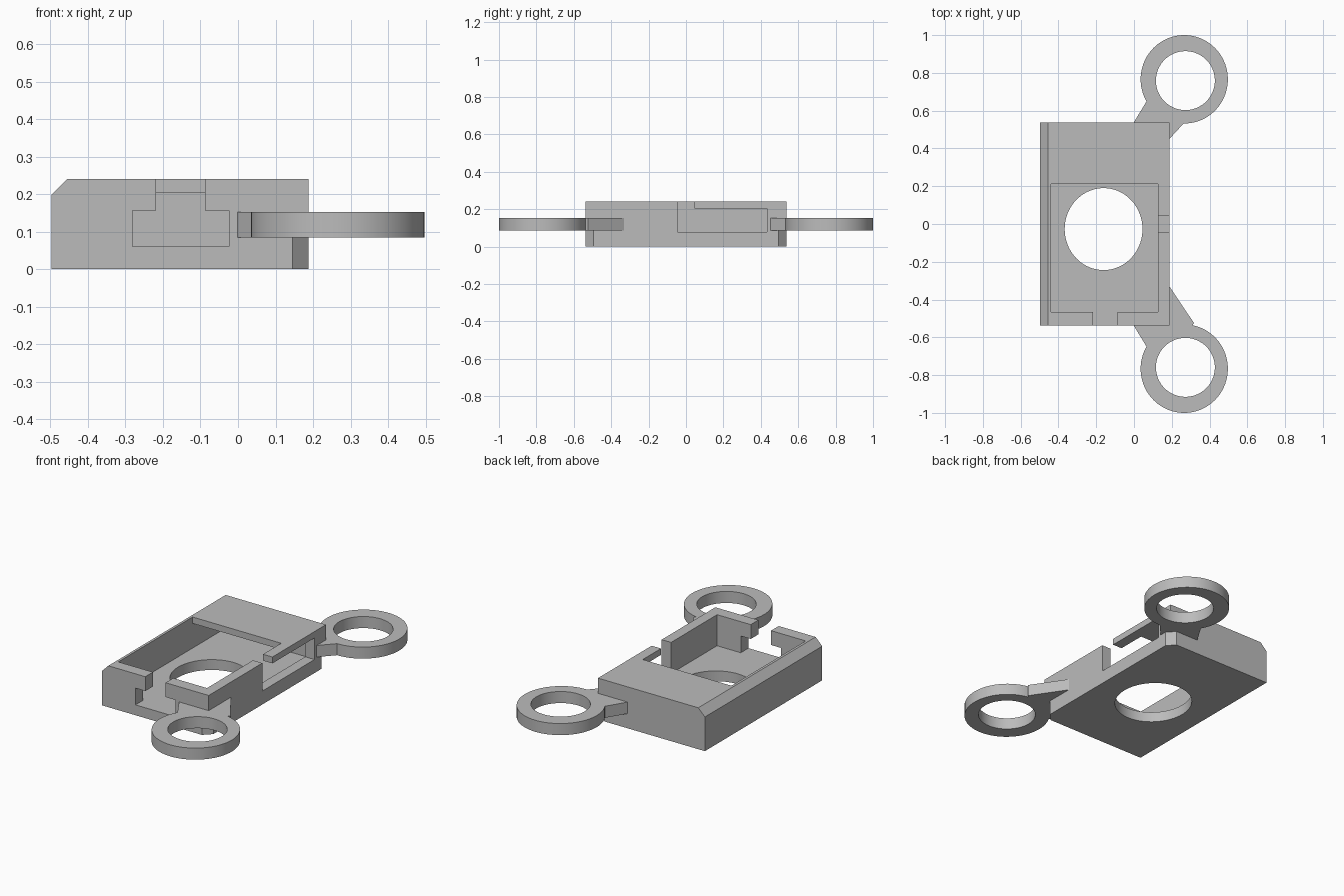
import bpy
import math

cube = bpy.data.objects.get("Cube")
if cube:
    bpy.data.objects.remove(cube, do_unlink=True)

grey = bpy.data.materials.new("plain_grey")
grey.use_nodes = True
GREY = (0.5, 0.5, 0.5, 1)
grey.diffuse_color = GREY
grey.node_tree.nodes["Principled BSDF"].inputs["Base Color"].default_value = GREY


def prism(name, outline, z0, z1):
    """Extrude a counter-clockwise outline from z0 to z1."""
    n = len(outline)
    verts = [(x, y, z) for z in (z0, z1) for x, y in outline]
    faces = [tuple(reversed(range(n))), tuple(range(n, 2 * n))]
    faces += [(i, (i + 1) % n, n + (i + 1) % n, n + i) for i in range(n)]
    mesh = bpy.data.meshes.new(name)
    mesh.from_pydata(verts, [], faces)
    mesh.materials.append(grey)
    ob = bpy.data.objects.new(name, mesh)
    bpy.context.collection.objects.link(ob)
    return ob


def box(x0, x1, y0, y1, z0, z1):
    return prism("cutter", [(x0, y0), (x1, y0), (x1, y1), (x0, y1)], z0, z1)


def disc(name, cx, cy, rx, ry, z0, z1, n=72):
    angles = [2 * math.pi * i / n for i in range(n)]
    return prism(name, [(cx + rx * math.cos(a), cy + ry * math.sin(a)) for a in angles], z0, z1)


def combine(ob, other, operation):
    mod = ob.modifiers.new("combine", "BOOLEAN")
    mod.operation, mod.solver, mod.object = operation, "EXACT", other
    bpy.ops.object.select_all(action="DESELECT")
    bpy.context.view_layer.objects.active = ob
    ob.select_set(True)
    bpy.ops.object.modifier_apply(modifier=mod.name)
    bpy.data.objects.remove(other, do_unlink=True)


def smooth(ob):
    bpy.ops.object.select_all(action="DESELECT")
    bpy.context.view_layer.objects.active = ob
    ob.select_set(True)
    bpy.ops.object.shade_smooth_by_angle(angle=math.radians(30))


LEFT, RIGHT, END, TOP = -0.497, 0.188, 0.537, 0.24

# Housing: chamfered section in x-z, extruded along y
section = [(LEFT, 0), (RIGHT, 0), (RIGHT, TOP), (-0.455, TOP), (LEFT, 0.198)]
housing = prism("housing", section, -END, END)
for v in housing.data.vertices:
    x, z, y = v.co
    v.co = (x, y, z)
housing.data.flip_normals()

# Pocket, top opening, front T slot, side slot and its upper notch
cuts = [
    box(-0.44, 0.128, -0.467, 0.467, 0.06, 0.203),
    box(-0.44, 0.128, -0.467, 0.213, 0.1, 0.3),
    box(-0.281, -0.024, -0.6, -0.4, 0.06, 0.157),
    box(-0.218, -0.088, -0.6, -0.4, 0.1, 0.3),
    box(0.1, 0.3, -0.046, 0.432, 0.078, 0.203),
    box(0.1, 0.3, -0.046, 0.046, 0.1, 0.3),
    disc("cutter", -0.161, -0.027, 0.206, 0.217, -0.1, 0.1),
]
# Lower corner bevels beneath the arms
C = 0.043
cuts.append(prism("cutter", [(RIGHT - C, -END), (RIGHT - C, -0.7), (0.4, -0.7),
                             (0.4, C - END), (RIGHT, C - END)], -0.1, 0.085))
cuts.append(prism("cutter", [(RIGHT, END - C), (0.4, END - C), (0.4, 0.7),
                             (RIGHT - C, 0.7), (RIGHT - C, END)], -0.1, 0.085))
for cutter in cuts:
    combine(housing, cutter, "DIFFERENCE")
smooth(housing)

# Mounting eyes, each joined to its housing corner by a tapered arm
arms = {
    "front_mounting_eye": (-1, [(-0.006, -0.53), (0.07, -0.655), (0.2, -0.68),
                                (0.318, -0.525), (0.187, -0.33), (0.15, -0.5)]),
    "back_mounting_eye": (1, [(-0.006, 0.53), (0.15, 0.5), (0.187, 0.45),
                              (0.27, 0.54), (0.25, 0.66), (0.07, 0.655)]),
}
for name, (side, outline) in arms.items():
    eye = disc(name, 0.266, side * 0.766, 0.231, 0.234, 0.085, 0.152)
    combine(eye, prism("arm", outline, 0.085, 0.152), "UNION")
    combine(eye, disc("cutter", 0.272, side * 0.759, 0.156, 0.156, 0, 0.3), "DIFFERENCE")
    smooth(eye)
